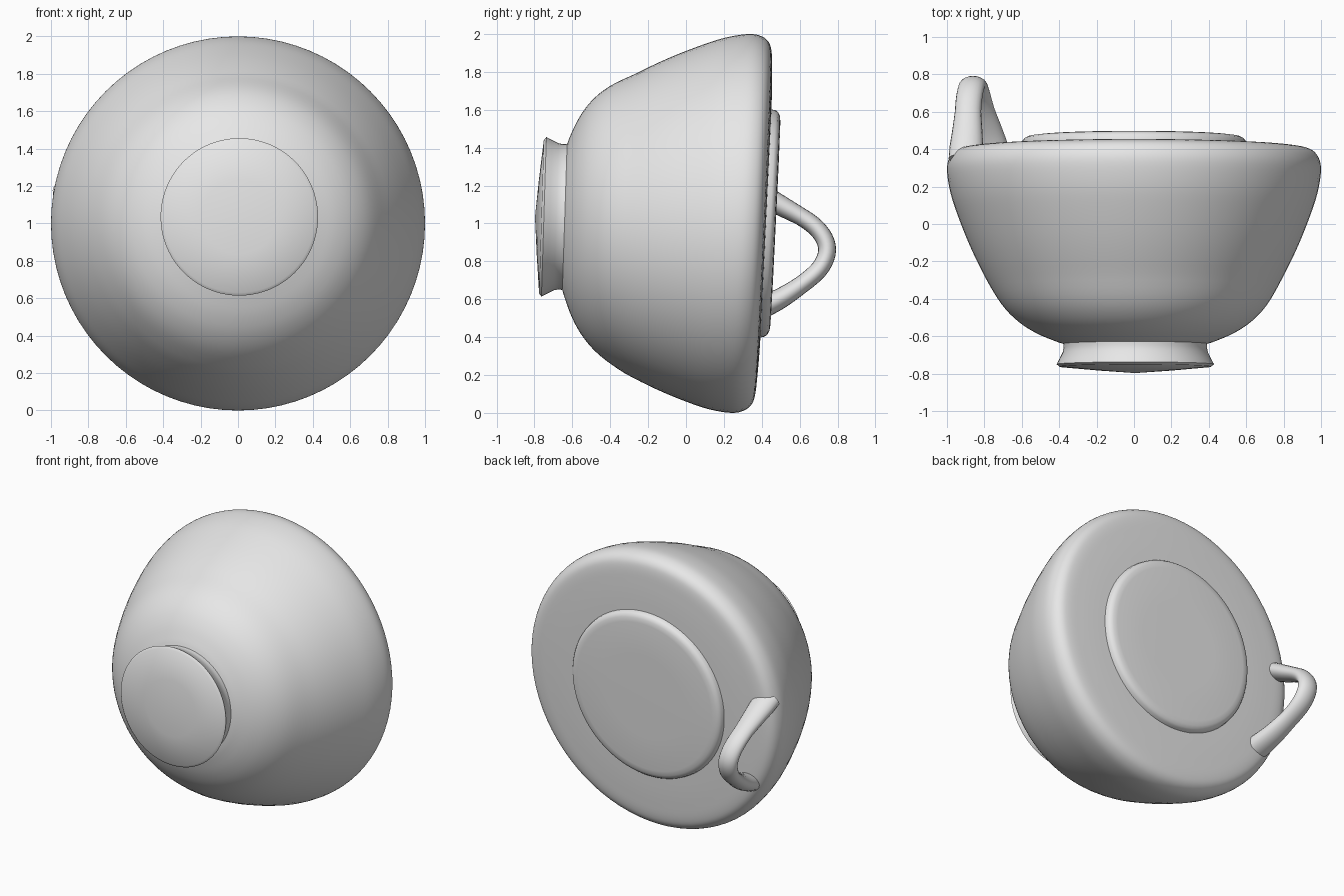
import bpy, bmesh, math
from mathutils import Vector

if "Cube" in bpy.data.objects:
    bpy.data.objects.remove(bpy.data.objects["Cube"])

SEG = 80

clay = bpy.data.materials.new("plain grey clay")
clay.diffuse_color = (0.8, 0.8, 0.8, 1)
clay.use_nodes = True
clay.node_tree.nodes["Principled BSDF"].inputs["Base Color"].default_value = clay.diffuse_color


def smooth_path(pts, n=4):
    """Catmull-Rom curve through the points."""
    p = [Vector(q) for q in pts]
    p = [2 * p[0] - p[1]] + p + [2 * p[-1] - p[-2]]
    out = []
    for i in range(1, len(p) - 2):
        a, b, c, d = p[i - 1:i + 3]
        for k in range(n):
            t = k / n
            out.append(0.5 * (2 * b + (c - a) * t + (2 * a - 5 * b + 4 * c - d) * t * t
                              + (3 * b - a - 3 * c + d) * t ** 3))
    return out + [p[-2]]


def lean(x, y, z):
    """Place a turned point: the pot lies on its side, slightly crooked."""
    foot = min(1, max(0, (-y - 0.3) / 0.35))
    slope = 0.03 + 0.0165 * (y + 0.8) / 1.1
    return (x + 0.007 * foot, y + slope * z, 1 + z + 0.035 * foot)


def finish(name, bm, angle):
    bmesh.ops.remove_doubles(bm, verts=bm.verts, dist=1e-5)
    mesh = bpy.data.meshes.new(name)
    bm.to_mesh(mesh)
    bm.free()
    mesh.materials.append(clay)
    ob = bpy.data.objects.new(name, mesh)
    bpy.context.collection.objects.link(ob)
    bpy.ops.object.select_all(action='DESELECT')
    ob.select_set(True)
    bpy.context.view_layer.objects.active = ob
    bpy.ops.object.shade_smooth_by_angle(angle=math.radians(angle))
    return ob


def skin(bm, rings):
    """Join successive rings of points with quads."""
    vs = [[bm.verts.new(p) for p in ring] for ring in rings]
    n = len(vs[0])
    for a, b in zip(vs, vs[1:]):
        for j in range(n):
            k = (j + 1) % n
            bm.faces.new((a[j], b[j], b[k], a[k]))
    return vs


def turned(name, profile, angle=40):
    """Turn a (radius, y) profile around the y axis."""
    bm = bmesh.new()
    angles = [2 * math.pi * j / SEG for j in range(SEG)]
    skin(bm, [[lean(r * math.cos(a), y, r * math.sin(a)) for a in angles] for r, y in profile])
    finish(name, bm, angle)


# Bowl body with its rounded shoulder and flat back
turned("bowl_body", smooth_path([
    (0.385, -0.64), (0.43, -0.625), (0.53, -0.582), (0.625, -0.52), (0.71, -0.43),
    (0.793, -0.29), (0.876, -0.12), (0.944, 0.05), (0.982, 0.17), (1.0, 0.285),
    (0.988, 0.352), (0.955, 0.392), (0.9, 0.409), (0.8, 0.416), (0.7, 0.42), (0.602, 0.422)]))

# Flared foot with a slightly domed base
turned("foot", [(0, -0.797), (0.2, -0.782), (0.405, -0.763), (0.421, -0.75),
                (0.405, -0.72), (0.388, -0.685), (0.383, -0.66), (0.385, -0.64)])

# Low raised disc on the back
turned("raised_disc", [(0.602, 0.422), (0.597, 0.445), (0.587, 0.458), (0.567, 0.468),
                       (0.535, 0.472), (0.3, 0.474), (0, 0.474)])

# Loop handle with an oval section, widening where it meets the shoulder
path = smooth_path([
    (-0.9, 0.345, 1.18), (-0.892, 0.48, 1.105), (-0.885, 0.64, 1.015), (-0.873, 0.718, 0.94),
    (-0.86, 0.745, 0.86), (-0.845, 0.715, 0.775), (-0.825, 0.64, 0.7), (-0.785, 0.5, 0.605),
    (-0.75, 0.36, 0.54)])
bm = bmesh.new()
rings = []
for i, c in enumerate(path):
    t = path[min(i + 1, len(path) - 1)] - path[max(i - 1, 0)]
    side = Vector((0, -t.z, t.y)).normalized()
    wide = t.cross(side).normalized()
    flare = 1 + 0.3 * min(1, max(0, (0.6 - c.y) / 0.2))
    rings.append([c + flare * (wide * 0.07 * math.cos(a) + side * 0.047 * math.sin(a))
                  for a in (2 * math.pi * j / 20 for j in range(20))])
ends = skin(bm, rings)
bm.faces.new(ends[0])
bm.faces.new(ends[-1])
bmesh.ops.recalc_face_normals(bm, faces=bm.faces)
finish("handle", bm, 50)
